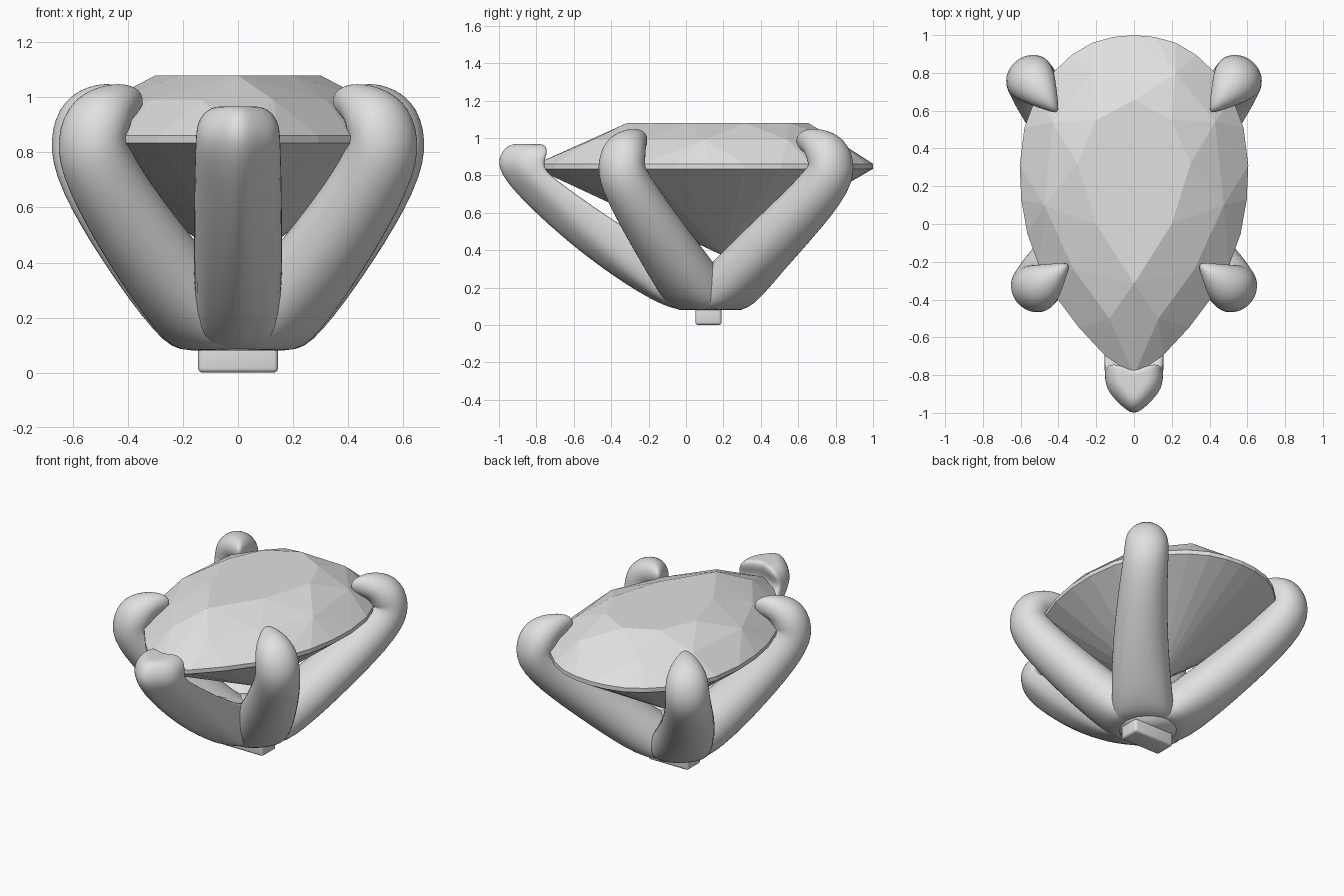
import bpy, bmesh, math
from mathutils import Vector

if "Cube" in bpy.data.objects:
    bpy.data.objects.remove(bpy.data.objects["Cube"])


def material(name, v):
    m = bpy.data.materials.new(name)
    m.diffuse_color = (v, v, v, 1)
    m.use_nodes = True
    m.node_tree.nodes["Principled BSDF"].inputs["Base Color"].default_value = m.diffuse_color
    return m


GREY = material("light grey", 0.75)


def add_object(name, bm, smooth):
    bmesh.ops.recalc_face_normals(bm, faces=bm.faces)
    for f in bm.faces:
        f.smooth = smooth
    me = bpy.data.meshes.new(name)
    bm.to_mesh(me)
    bm.free()
    me.materials.append(GREY)
    ob = bpy.data.objects.new(name, me)
    bpy.context.collection.objects.link(ob)
    return ob


def loft(name, rings, levels):
    """Skin a list of equal-length vertex rings and cap both ends."""
    bm = bmesh.new()
    vs = [[bm.verts.new(p) for p in r] for r in rings]
    n = len(vs[0])
    for a, b in zip(vs, vs[1:]):
        for i in range(n):
            j = (i + 1) % n
            bm.faces.new((a[i], a[j], b[j], b[i]))
    bm.faces.new(vs[0])
    bm.faces.new(vs[-1])
    ob = add_object(name, bm, True)
    if levels:
        sub = ob.modifiers.new("smooth", 'SUBSURF')
        sub.levels = sub.render_levels = levels
    return ob


def mirror_ring(half):
    """Right-hand points, first and last may sit on the centre line."""
    return half + [(-p[0],) + tuple(p[1:]) for p in reversed(half) if p[0] > 1e-5]


# --- faceted pear-shaped gem, wrapped from girdle, crown, table and culet points
girdle = [(0, 1), (.11, .99), (.22, .96), (.33, .895), (.43, .80), (.52, .67),
          (.58, .51), (.605, .31), (.597, .13), (.565, -.05), (.50, -.23),
          (.41, -.39), (.29, -.55), (.15, -.70), (0, -.80)]
crown = [(.22, .80), (.43, .54), (.475, .1), (.32, -.24), (.13, -.50)]
table = [(0, .655), (.2, .55), (.3, .32), (.2, 0), (0, -.315)]
bm = bmesh.new()
for outline, z in ((girdle, .835), (girdle, .862), (crown, .99), (table, 1.08)):
    for p in mirror_ring(outline):
        bm.verts.new((p[0], p[1], z))
bm.verts.new((0, .2, .37))
bmesh.ops.convex_hull(bm, input=bm.verts)
junk = [v for v in bm.verts if not v.link_faces]
bmesh.ops.delete(bm, geom=junk, context='VERTS')
bmesh.ops.dissolve_limit(bm, angle_limit=.01, verts=bm.verts, edges=bm.edges)
add_object("gem", bm, False)


# --- round hooked prongs, running down to a flat underside
def prong(name, path, side):
    pts = [Vector((side * p[0], p[1], p[2])) for p in path]
    plane = (pts[4] - pts[0])
    lateral = Vector((plane.y, -plane.x, 0)).normalized()
    rings = []
    for i, c in enumerate(pts):
        t = (pts[min(i + 1, len(pts) - 1)] - pts[max(i - 1, 0)]).normalized()
        up = lateral.cross(t).normalized()
        a, b = path[i][3:]
        ring = []
        for k in range(12):
            ang = k * math.tau / 12
            p = c + lateral * a * math.cos(ang) + up * b * math.sin(ang)
            p.z = max(p.z, .078)
            ring.append(p)
        rings.append(ring)
    loft(name, rings, 2)


def hook(base, mid, high, bend, tip):
    b, t = Vector(bend), Vector(tip)
    at = lambda f, z: (*b.lerp(t, f), z)
    low = Vector(base).lerp(Vector(mid), .3)
    return [(*base, .05, .19, .18), (*low, .155, .195, .18),
            (*mid, .40, .175, .153), (*high, .68, .148, .14),
            (*b, .83, .138, .138),
            (*at(.16, .92), .135, .13), (*at(.46, .968), .105, .092),
            (*at(.76, .985), .064, .07), (*at(.98, .983), .03, .05),
            (*at(1.08, .978), .01, .02)]


back = hook((.02, .12), (.305, .415), (.505, .69), (.563, .79), (.42, .61))
front = hook((.02, .13), (.295, -.10), (.48, -.28), (.54, -.354), (.365, -.225))
for side, tag in ((1, "right"), (-1, "left")):
    prong("back_prong_" + tag, back, side)
    prong("front_prong_" + tag, front, side)

# --- wide V-backed claw: outer y,z / inner y,z / half width / sharpness of the V
claw = [(.10, .078, .20, .28, .14, .1), (.0, .078, .17, .32, .15, .1),
        (-.10, .085, .10, .36, .156, .15),
        (-.33, .205, -.12, .40, .16, .5), (-.635, .42, -.40, .57, .16, .85),
        (-.895, .66, -.66, .755, .157, 1), (-1.0, .79, -.75, .825, .154, 1),
        (-1.03, .87, -.755, .875, .152, 1), (-1.0, .94, -.735, .92, .142, 1),
        (-.95, .968, -.745, .965, .10, 1), (-.90, .968, -.79, .968, .05, 1)]
section = [(0, 0), (.5, .24), (1, .54), (1.01, .9), (.95, 1), (.5, .96), (0, .82)]
rings = []
for oy, oz, iy, iz, w, v in claw:
    half = []
    for x, t in section:
        t = t * v if t < .6 else t
        half.append((x * w, oy + (iy - oy) * t, oz + (iz - oz) * t))
    rings.append(mirror_ring(half))
loft("point_claw", rings, 2)

# --- core where the prongs meet
rings = []
for z, rx, ry in ((.08, .17, .17), (.2, .17, .16), (.32, .09, .07)):
    rings.append([(rx * math.cos(k * math.tau / 24), .13 + ry * math.sin(k * math.tau / 24), z)
                  for k in range(24)])
loft("prong_core", rings, 0)

# --- small rounded foot block
bm = bmesh.new()
bmesh.ops.create_cube(bm, size=1)
for v in bm.verts:
    v.co = (v.co.x * .29, .12 + v.co.y * .14, .06 + v.co.z * .12)
foot = add_object("foot_block", bm, True)
bev = foot.modifiers.new("rounding", 'BEVEL')
bev.width, bev.segments = .015, 3
